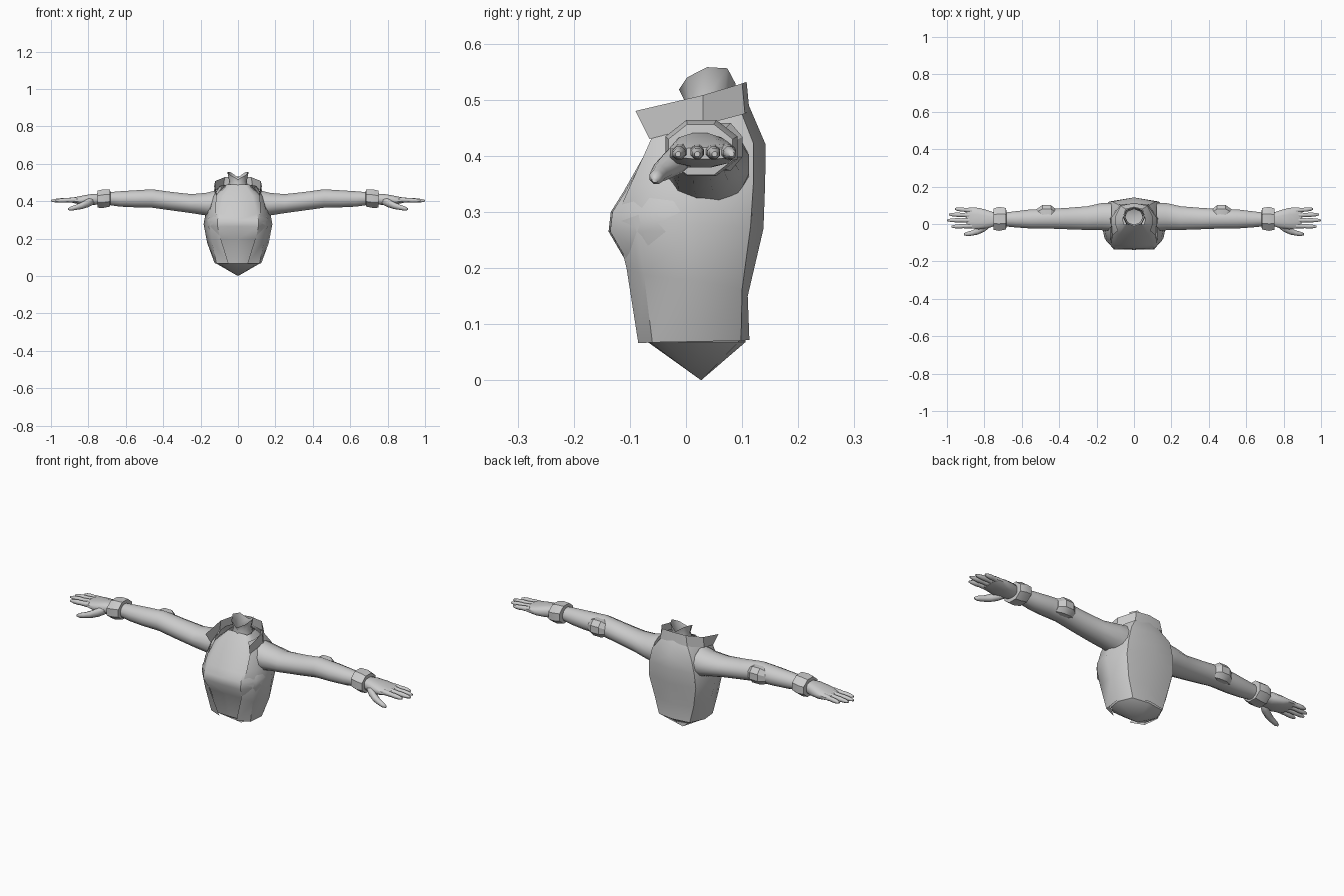
import bpy, bmesh, math


def finish(name, bm, angle):
    """Turn a half-model bmesh into a mirrored, shaded object."""
    bmesh.ops.recalc_face_normals(bm, faces=bm.faces)
    me = bpy.data.meshes.new(name)
    bm.to_mesh(me)
    bm.free()
    ob = bpy.data.objects.new(name, me)
    bpy.context.collection.objects.link(ob)
    bpy.ops.object.select_all(action='DESELECT')
    ob.select_set(True)
    bpy.context.view_layer.objects.active = ob
    bpy.ops.object.shade_smooth_by_angle(angle=math.radians(angle))
    m = ob.modifiers.new("mirror", 'MIRROR')
    m.use_clip = True
    m.merge_threshold = 0.0005
    return ob


def skin(bm, rows, closed=False):
    """Bridge rows of 3D points with quads."""
    vs = [[bm.verts.new(p) for p in row] for row in rows]
    for a, b in zip(vs, vs[1:]):
        n = len(a)
        for i in range(n if closed else n - 1):
            j = (i + 1) % n
            bm.faces.new((a[i], a[j], b[j], b[i]))
    return vs


def sheet(name, rows, angle=40, tip=None):
    bm = bmesh.new()
    vs = skin(bm, rows)
    if tip:
        t = bm.verts.new(tip)
        for a, b in zip(vs[0], vs[0][1:]):
            bm.faces.new((a, b, t))
    return finish(name, bm, angle)


def limb(name, sections, sides=12, angle=50, cap=True, power=1.0):
    """Loft along x; each section is x, y min, y max, z min, z max."""
    bm = bmesh.new()
    rows = []
    for x, y0, y1, z0, z1 in sections:
        row = []
        for i in range(sides):
            a = 2 * math.pi * (i + 0.5) / sides
            c, s = math.cos(a), math.sin(a)
            c = math.copysign(abs(c) ** power, c)
            s = math.copysign(abs(s) ** power, s)
            row.append((x, (y0 + y1) / 2 + (y1 - y0) / 2 * c,
                        (z0 + z1) / 2 + (z1 - z0) / 2 * s))
        rows.append(row)
    vs = skin(bm, rows, True)
    if cap:
        bm.faces.new(vs[0])
        bm.faces.new(vs[-1])
    return finish(name, bm, angle)


def digit(name, path):
    """Finger through points x, y, z, radius."""
    return limb(name, [(x, y - r, y + r, z - r, z + r) for x, y, z, r in path], 8, 70)


# Inner torso: front y, back y, half width at each height
levels = [(0.068, -0.068, 0.106, 0.118), (0.20, -0.100, 0.112, 0.155),
          (0.265, -0.138, 0.130, 0.175), (0.30, -0.134, 0.134, 0.176),
          (0.335, -0.112, 0.134, 0.165), (0.43, -0.058, 0.130, 0.125),
          (0.49, -0.004, 0.090, 0.060)]
rows = []
for z, f, b, w in levels:
    rows.append([(0, f, z), (w * 0.62, f + 0.003, z), (w * 0.9, f * 0.55, z),
                 (w, 0.025, z), (w * 0.75, b * 0.88, z), (0, b, z)])
sheet("torso", rows, 40, (0, 0.027, 0))

# Open jacket: front edge round to the spine
jacket = [
    (0.066, 0.072, [(0.05, -0.085), (0.115, -0.06), (0.125, 0.02), (0.09, 0.098), (0, 0.113)]),
    (0.20, 0.15, [(0.092, -0.106), (0.14, -0.075), (0.164, 0.03), (0.115, 0.1), (0, 0.110)]),
    (0.285, 0.27, [(0.112, -0.127), (0.15, -0.09), (0.184, 0.02), (0.138, 0.115), (0, 0.138)]),
    (0.35, 0.35, [(0.118, -0.098), (0.15, -0.06), (0.17, 0.03), (0.132, 0.12), (0, 0.141)]),
    (0.43, 0.42, [(0.115, -0.062), (0.13, -0.03), (0.138, 0.04), (0.115, 0.12), (0, 0.142)]),
    (0.475, 0.49, [(0.085, -0.035), (0.098, 0), (0.098, 0.04), (0.07, 0.095), (0, 0.112)]),
]
rows = []
for zf, zb, pts in jacket:
    rows.append([(x, y, zf + (zb - zf) * i / 4) for i, (x, y) in enumerate(pts)])
sheet("jacket", rows, 40)

# Standing collar, open at the front
sheet("collar", [
    [(0.115, -0.065, 0.43), (0.128, 0.03, 0.455), (0.08, 0.105, 0.475), (0, 0.113, 0.48)],
    [(0.128, -0.09, 0.48), (0.122, 0.03, 0.508), (0.07, 0.10, 0.529), (0, 0.108, 0.532)],
], 20)

# Neck with notched front and back rim
neck = []
for r, tops in ((1.15, (0.46, 0.46, 0.46, 0.46, 0.46)),
                (0.9, (0.50, 0.505, 0.505, 0.505, 0.50)),
                (1.1, (0.518, 0.54, 0.558, 0.556, 0.528))):
    neck.append([(0.052 * r * math.sin(i * math.pi / 4),
                  0.038 - 0.046 * r * math.cos(i * math.pi / 4), z)
                 for i, z in enumerate(tops)])
sheet("neck", neck, 60)

# Sleeves
limb("arm", [(0.12, -0.04, 0.115, 0.305, 0.46), (0.17, -0.036, 0.115, 0.322, 0.447),
             (0.25, -0.034, 0.097, 0.335, 0.44), (0.36, -0.03, 0.088, 0.35, 0.452),
             (0.46, -0.026, 0.082, 0.364, 0.466), (0.55, -0.026, 0.08, 0.366, 0.46),
             (0.63, -0.02, 0.07, 0.37, 0.455), (0.71, -0.012, 0.06, 0.382, 0.448)])

# Elbow pads on the back of the arm
limb("elbow_pad", [(0.42, 0.025, 0.084, 0.375, 0.445), (0.445, 0.025, 0.104, 0.37, 0.462),
                   (0.49, 0.025, 0.104, 0.37, 0.462), (0.52, 0.025, 0.082, 0.375, 0.445)], 8, 30)

# Wrist cuffs
limb("cuff", [(0.682, -0.015, 0.065, 0.378, 0.45), (0.684, -0.034, 0.09, 0.368, 0.468),
              (0.722, -0.042, 0.097, 0.36, 0.468), (0.75, -0.036, 0.088, 0.362, 0.46),
              (0.752, -0.012, 0.065, 0.38, 0.445)], 8, 30)

# Palms
limb("palm", [(0.73, -0.006, 0.056, 0.385, 0.442), (0.78, -0.024, 0.074, 0.378, 0.44),
              (0.83, -0.030, 0.088, 0.381, 0.431), (0.875, -0.024, 0.09, 0.389, 0.422),
              (0.895, -0.018, 0.086, 0.394, 0.415)], 12, 50, True, 0.75)

# Fingers
for label, y0, y1, tip in (("index", -0.010, -0.014, 0.975), ("middle", 0.020, 0.020, 0.999),
                           ("ring", 0.047, 0.051, 0.99), ("little", 0.072, 0.081, 0.958)):
    path = []
    for t, r in ((0, 0.014), (0.3, 0.013), (0.45, 0.0115), (0.6, 0.0125), (0.85, 0.010), (1, 0.005)):
        path.append((0.865 + (tip - 0.865) * t, y0 + (y1 - y0) * t, 0.408 - 0.005 * t, r))
    digit(label + "_finger", path)

# Thumbs
digit("thumb", [(0.765, 0.005, 0.405, 0.02), (0.80, -0.018, 0.392, 0.025),
                (0.835, -0.038, 0.377, 0.020), (0.865, -0.048, 0.368, 0.015),
                (0.89, -0.053, 0.362, 0.013), (0.908, -0.055, 0.358, 0.006)])
